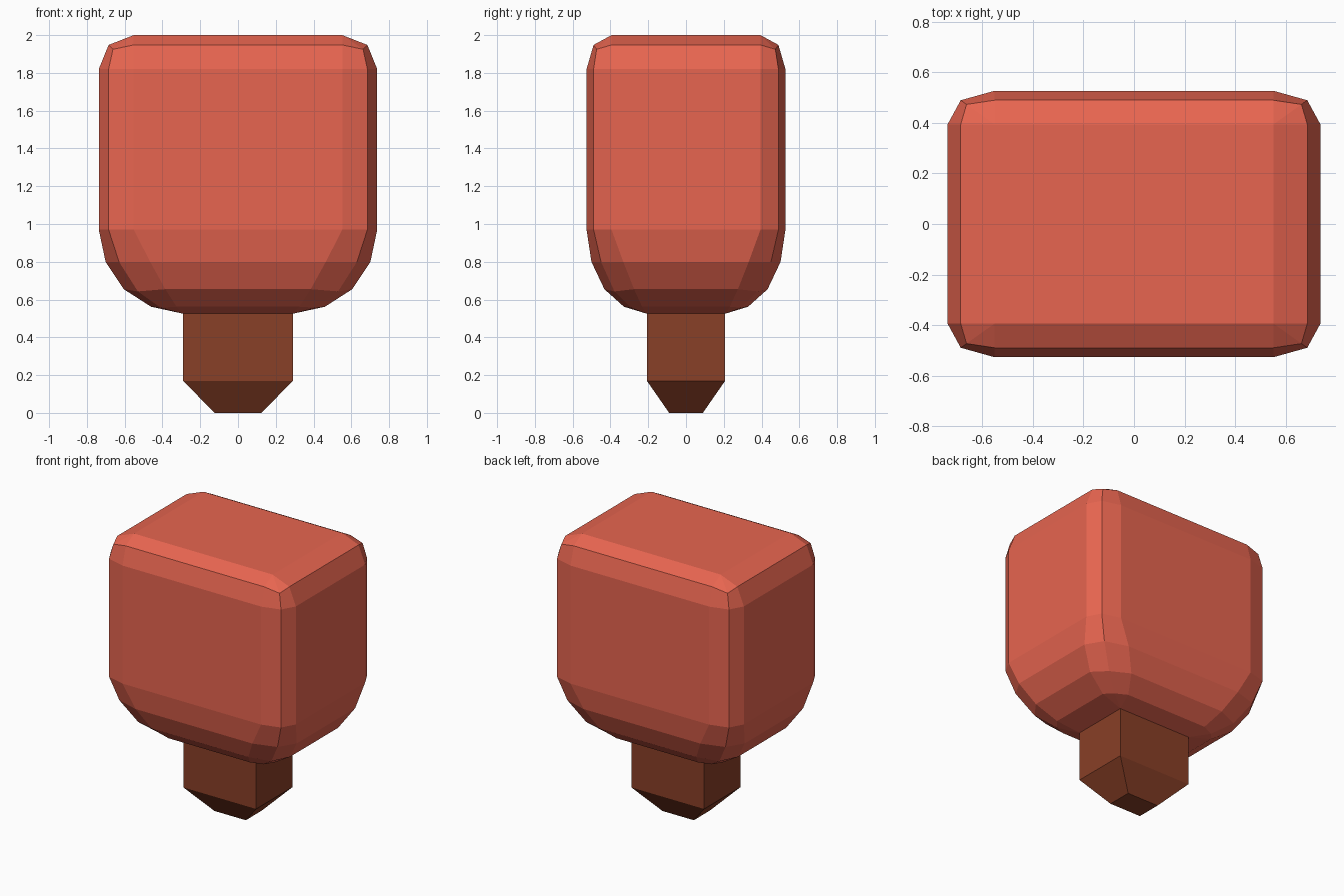
import bpy, bmesh

if "Cube" in bpy.data.objects:
    bpy.data.objects.remove(bpy.data.objects["Cube"])

DEPTH = 1 / 1.4  # depth of every section relative to its width


def material(name, color):
    m = bpy.data.materials.new(name)
    m.diffuse_color = (*color, 1)
    m.use_nodes = True
    m.node_tree.nodes["Principled BSDF"].inputs["Base Color"].default_value = m.diffuse_color
    return m


def section(face, corner, mid):
    """Closed outline with two-segment corners: 12 points, counter-clockwise."""
    q = [(face, corner), (mid, mid), (corner, face)]
    pts = []
    for sx, sy, order in ((1, 1, 1), (-1, 1, -1), (-1, -1, 1), (1, -1, -1)):
        pts += [(sx * x, sy * y * DEPTH) for x, y in q[::order]]
    return pts


def loft(name, rings, mat, cap_bottom=False, cap_top=False):
    """rings: (face half width, corner start, corner middle, z, corner middle z)"""
    bm = bmesh.new()
    loops = []
    for face, corner, mid, z, mid_z in rings:
        loops.append([bm.verts.new((x, y, mid_z if i % 3 == 1 else z))
                      for i, (x, y) in enumerate(section(face, corner, mid))])
    for a, b in zip(loops, loops[1:]):
        for i in range(12):
            j = (i + 1) % 12
            bm.faces.new((a[i], a[j], b[j], b[i]))
    if cap_bottom:
        bm.faces.new(loops[0][::-1])
    if cap_top:
        bm.faces.new(loops[-1])
    # square sections collapse to plain rectangles
    bmesh.ops.remove_doubles(bm, verts=bm.verts, dist=0.0005)
    bmesh.ops.recalc_face_normals(bm, faces=bm.faces)
    me = bpy.data.meshes.new(name)
    bm.to_mesh(me)
    bm.free()
    me.materials.append(mat)
    ob = bpy.data.objects.new(name, me)
    bpy.context.collection.objects.link(ob)
    return ob


def square(half, z):
    return (half, half, half, z, z)


# Rounded block: curved underside, straight walls, bevelled top
loft("rounded_block", [
    square(0.29, 0.525),
    (0.46, 0.325, 0.41, 0.562, 0.557),
    (0.605, 0.385, 0.53, 0.655, 0.643),
    (0.701, 0.465, 0.63, 0.80, 0.80),
    (0.737, 0.552, 0.685, 0.97, 0.97),
    (0.737, 0.552, 0.685, 1.82, 1.82),
    (0.685, 0.552, 0.662, 1.948, 1.925),
    square(0.552, 2.0),
], material("red", (0.8, 0.13, 0.08)), cap_top=True)

# Stem with tapered foot
loft("stem", [
    square(0.125, 0.0),
    square(0.29, 0.17),
    square(0.29, 0.525),
], material("brown", (0.25, 0.05, 0.02)), cap_bottom=True)
